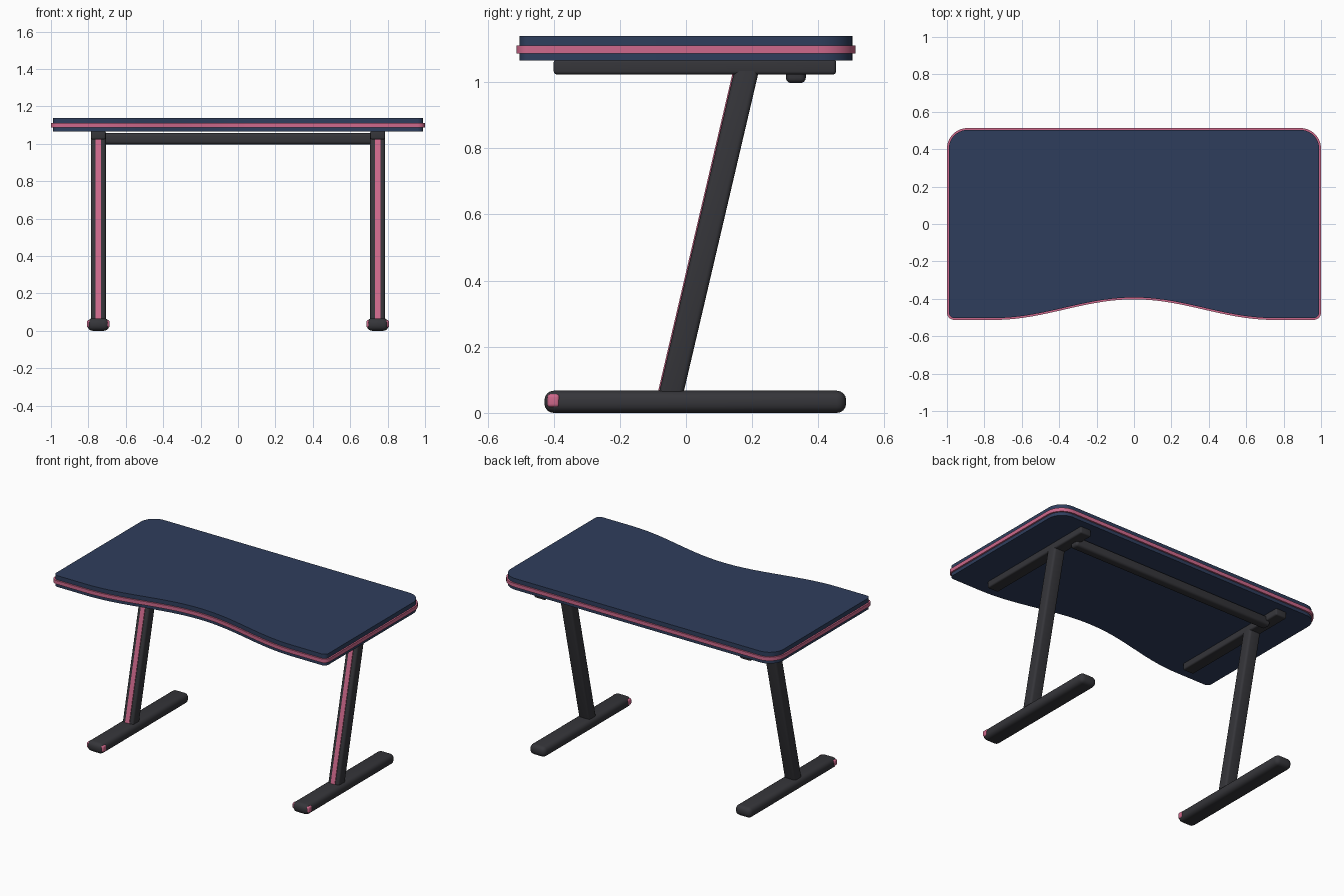
import bpy, bmesh, math
from mathutils import Vector, Matrix

if "Cube" in bpy.data.objects:
    bpy.data.objects.remove(bpy.data.objects["Cube"])


def material(name, rgb):
    m = bpy.data.materials.new(name)
    m.diffuse_color = (*rgb, 1)
    m.use_nodes = True
    m.node_tree.nodes["Principled BSDF"].inputs["Base Color"].default_value = m.diffuse_color
    return m


NAVY = material("navy", (0.028, 0.048, 0.108))
CHARCOAL = material("charcoal", (0.036, 0.036, 0.042))
PINK = material("pink", (0.62, 0.14, 0.26))


def finish(name, bm, mat, bevel=0.0, segments=4):
    bmesh.ops.recalc_face_normals(bm, faces=bm.faces)
    if bevel:
        bmesh.ops.bevel(bm, geom=bm.edges[:], offset=bevel, segments=segments,
                        profile=0.5, affect='EDGES')
    me = bpy.data.meshes.new(name)
    bm.to_mesh(me)
    bm.free()
    me.materials.append(mat)
    ob = bpy.data.objects.new(name, me)
    bpy.context.collection.objects.link(ob)
    bpy.ops.object.select_all(action='DESELECT')
    bpy.context.view_layer.objects.active = ob
    ob.select_set(True)
    bpy.ops.object.shade_smooth_by_angle(angle=math.radians(35))
    return ob


def box(name, lo, hi, mat, bevel=0.0, shear=None):
    """Rounded box; shear(v) optionally shifts each corner before bevelling."""
    lo, hi = Vector(lo), Vector(hi)
    bm = bmesh.new()
    bmesh.ops.create_cube(bm, size=1, matrix=Matrix.Translation((lo + hi) / 2)
                          @ Matrix.Diagonal((*(hi - lo), 1)))
    if shear:
        for v in bm.verts:
            v.co.y += shear(v.co.z)
    return finish(name, bm, mat, bevel)


def outline(grow):
    """Desk outline: rounded corners and a scooped front edge."""
    hx, hy = 0.99 + grow, 0.503 + grow
    pts = []
    for sx, sy, r, start in ((1, 1, 0.1, 0), (-1, 1, 0.1, 90),
                             (-1, -1, 0.03, 180), (1, -1, 0.03, 270)):
        r += grow
        if start == 270:  # front scoop, left to right
            for i in range(49):
                x = -0.75 + 1.5 * i / 48
                pts.append((x, -hy + 0.055 * (1 + math.cos(math.pi * x / 0.75))))
        for i in range(11):
            a = math.radians(start + 9 * i)
            pts.append((sx * (hx - r) + r * math.cos(a),
                        sy * (hy - r) + r * math.sin(a)))
    return pts


def slab(name, grow, z0, z1, mat):
    bm = bmesh.new()
    f = bm.faces.new([bm.verts.new((x, y, z0)) for x, y in outline(grow)])
    g = bmesh.ops.extrude_face_region(bm, geom=[f])
    for v in g["geom"]:
        if isinstance(v, bmesh.types.BMVert):
            v.co.z = z1
    return finish(name, bm, mat)


# Desktop and edge band
slab("desktop", 0, 1.068, 1.142, NAVY)
slab("edge_band", 0.01, 1.09, 1.114, PINK)

# Rear crossbar between the side rails
box("crossbar", (-0.74, 0.302, 1.0), (0.74, 0.362, 1.06), CHARCOAL, 0.016)


def lean(z):
    return -0.043 + 0.234 * (z - 0.07)


for side, x in (("left", -0.747), ("right", 0.747)):
    # Rail under the desktop
    box(side + "_rail", (x - 0.04, -0.4, 1.026), (x + 0.04, 0.454, 1.072), CHARCOAL, 0.01)
    # Slanted leg with front stripe
    box(side + "_leg", (x - 0.04, -0.037, 0.04), (x + 0.04, 0.037, 1.06), CHARCOAL, 0.014, lean)
    box(side + "_leg_stripe", (x - 0.015, -0.041, 0.06), (x + 0.015, -0.034, 1.03), PINK, 0, lean)
    # Foot with an accent pin through its front end
    box(side + "_foot", (x - 0.058, -0.428, 0.003), (x + 0.058, 0.484, 0.07), CHARCOAL, 0.028)
    box(side + "_foot_pin", (x - 0.061, -0.419, 0.02), (x + 0.061, -0.382, 0.06), PINK, 0.01)

# Drop the model onto the ground
for ob in bpy.data.objects:
    ob.location.z -= 0.003
